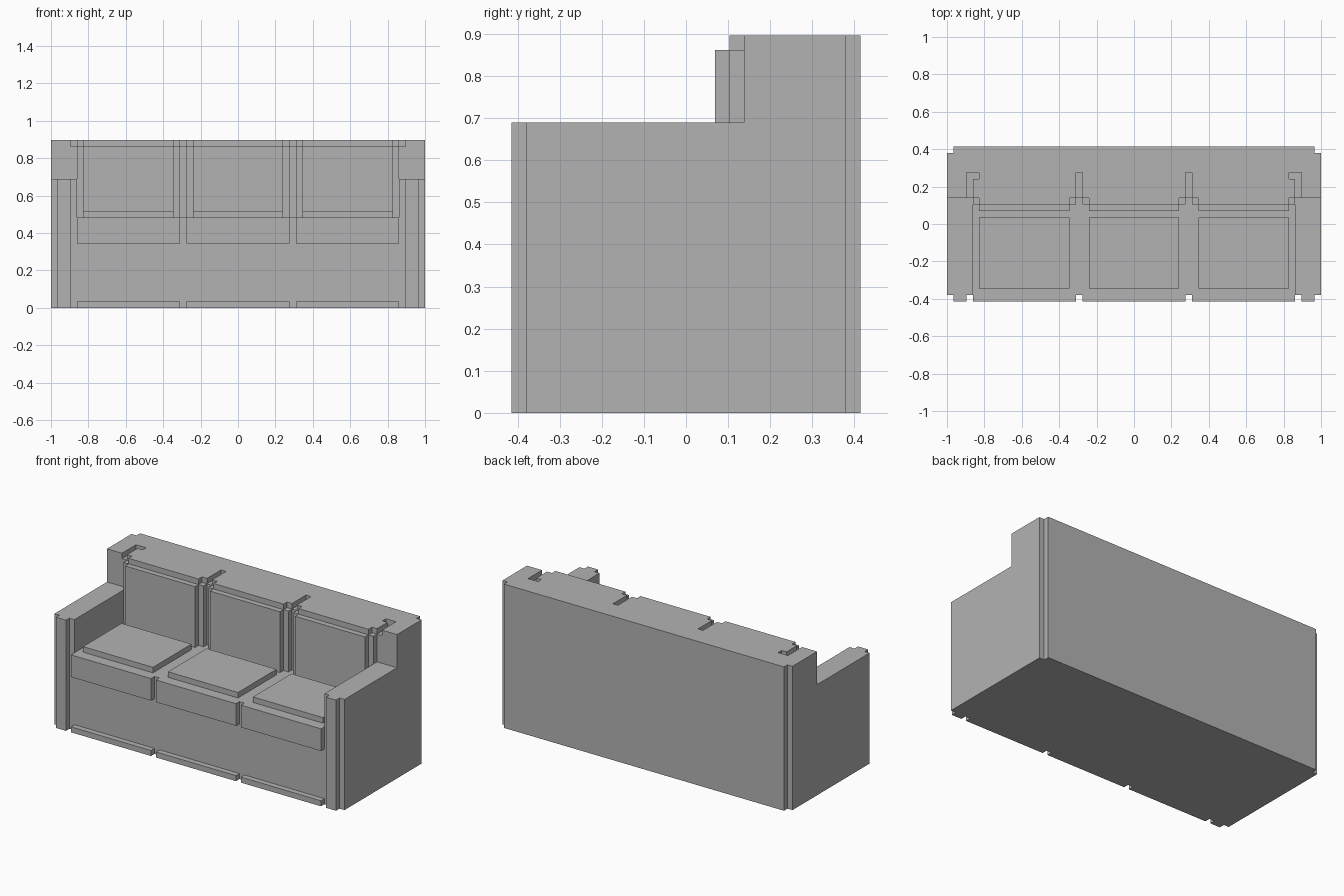
import bpy
import bmesh

cube = bpy.data.objects.get("Cube")
if cube:
    bpy.data.objects.remove(cube, do_unlink=True)

U = 2 / 58  # the sofa is laid out on a grid, 58 units wide

# One plain upholstery colour
fabric = bpy.data.materials.new("grey fabric")
fabric.use_nodes = True
colour = (0.45, 0.45, 0.45, 1)
fabric.diffuse_color = colour
bsdf = next(n for n in fabric.node_tree.nodes if n.type == 'BSDF_PRINCIPLED')
bsdf.inputs["Base Color"].default_value = colour
bsdf.inputs["Roughness"].default_value = 0.9


def prism(name, outline, z0, z1):
    """Extrude a plan outline, in grid units, from z0 up to z1."""
    bm = bmesh.new()
    base = bm.faces.new([bm.verts.new((x * U, y * U, z0 * U)) for x, y in outline])
    top = bmesh.ops.extrude_face_region(bm, geom=[base])["geom"]
    verts = [v for v in top if isinstance(v, bmesh.types.BMVert)]
    bmesh.ops.translate(bm, verts=verts, vec=(0, 0, (z1 - z0) * U))
    bmesh.ops.recalc_face_normals(bm, faces=bm.faces)
    mesh = bpy.data.meshes.new(name)
    bm.to_mesh(mesh)
    bm.free()
    mesh.materials.append(fabric)
    obj = bpy.data.objects.new(name, mesh)
    bpy.context.collection.objects.link(obj)
    return obj


def box(name, x0, x1, y0, y1, z0, z1):
    return prism(name, [(x0, y0), (x1, y0), (x1, y1), (x0, y1)], z0, z1)


def mirrored(half):
    """Close a right-hand half outline with its mirror image."""
    return half + [(-x, y) for x, y in reversed(half)]


# Backrest: plain base, grooved middle, and a top layer with slots
rear = [(29, 4), (29, 11), (28, 11), (28, 12)]
groove = [(8, 3), (8, 4), (9, 4), (9, 3), (25, 3), (25, 4)]
slots = [(7, 3), (7, 4), (8, 4), (8, 8), (9, 8), (9, 4), (10, 4), (10, 3),
         (24, 3), (24, 4), (25, 4), (25, 7), (24, 7), (24, 8), (26, 8), (26, 4)]
prism("backrest_base", mirrored([(25, 3), (25, 4)] + rear), 0, 14)
prism("backrest", mirrored(groove + rear), 14, 25)
prism("backrest_top", mirrored(slots + rear), 25, 26)

# Seat base
box("seat_base", -25, 25, -11, 3, 0, 14)

# Arms with stepped front corners
arm = [(25, 4), (25, -11), (26, -11), (26, -12), (28, -12), (28, -11), (29, -11), (29, 4)]
for side, s in (("left", 1), ("right", -1)):
    prism(side + "_arm", [(s * x, y) for x, y in arm], 0, 20)

# Three seats, each with a front panel, a bottom rail and two cushions
for side, x0, x1 in (("right", -25, -9), ("middle", -8, 8), ("left", 9, 25)):
    box(side + "_front_panel", x0, x1, -12, -11, 10, 14)
    box(side + "_bottom_rail", x0, x1, -12, -11, 0, 1)
    box(side + "_seat_cushion", x0 + 1, x1 - 1, -10, 1, 14, 15)
    box(side + "_back_cushion", x0 + 1, x1 - 1, 2, 3, 14, 25)
